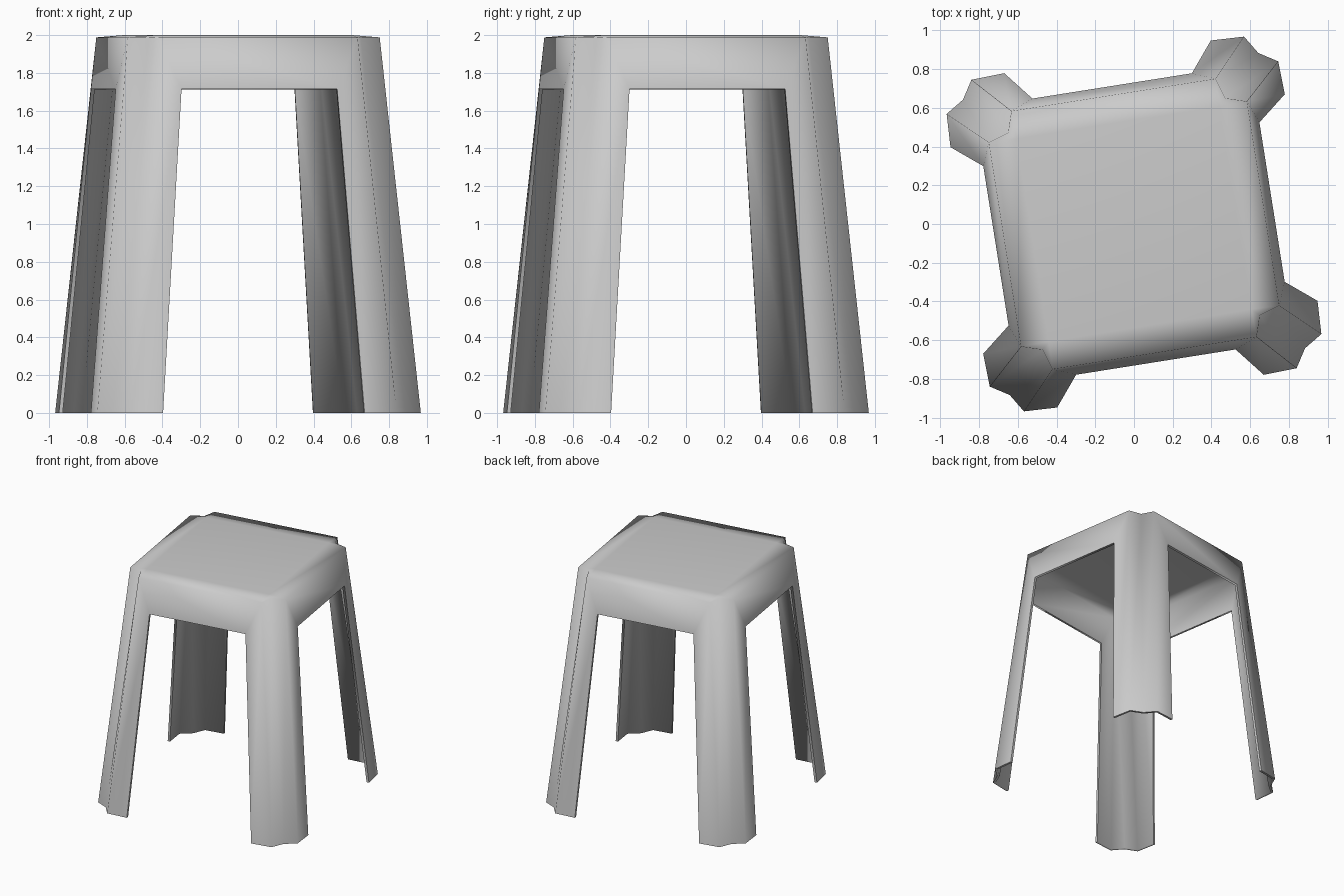
import bpy, bmesh, math
from mathutils import Matrix, Vector

if "Cube" in bpy.data.objects:
    bpy.data.objects.remove(bpy.data.objects["Cube"])

# One corner of the stool (seat corner + leg), repeated four times around z
TURN = math.radians(9)
corner = {
    "inner":     (0.53, 0.53, 2.0),     # flat seat corner
    "groove_t":  (0.568, 0.568, 1.99),  # groove at leg top
    "ridge_a_t": (0.534, 0.675, 1.988),
    "ridge_b_t": (0.675, 0.534, 1.988),
    "tip_a_t":   (0.417, 0.722, 1.715), # leg edge meets apron
    "tip_b_t":   (0.722, 0.417, 1.715),
    "groove_b":  (0.772, 0.772, 0.0),   # foot outline
    "ridge_a_b": (0.713, 0.867, 0.0),
    "ridge_b_b": (0.867, 0.713, 0.0),
    "tip_a_b":   (0.54, 0.874, 0.0),
    "tip_b_b":   (0.874, 0.54, 0.0),
}

bm = bmesh.new()
rings = []
for i in range(4):
    rot = Matrix.Rotation(TURN + i * math.pi / 2, 3, 'Z')
    rings.append({k: bm.verts.new(rot @ Vector(p)) for k, p in corner.items()})

# Seat centre
bm.faces.new([r["inner"] for r in rings])
for i, c in enumerate(rings):
    n = rings[(i + 1) % 4]
    # Leg panels: flange, ridge, groove, ridge, flange
    names = ["tip_a", "ridge_a", "groove", "ridge_b", "tip_b"]
    for a, b in zip(names, names[1:]):
        bm.faces.new([c[a + "_t"], c[b + "_t"], c[b + "_b"], c[a + "_b"]])
    # Seat corner and seat border
    bm.faces.new([c["inner"], c["ridge_b_t"], c["groove_t"]])
    bm.faces.new([c["inner"], c["groove_t"], c["ridge_a_t"]])
    bm.faces.new([c["inner"], c["ridge_a_t"], n["ridge_b_t"], n["inner"]])
    # Apron between legs
    bm.faces.new([c["ridge_a_t"], c["tip_a_t"], n["tip_b_t"], n["ridge_b_t"]])
bmesh.ops.recalc_face_normals(bm, faces=bm.faces[:])
bm.faces.ensure_lookup_table()
if bm.faces[0].normal.z < 0:
    bmesh.ops.reverse_faces(bm, faces=bm.faces[:])

mesh = bpy.data.meshes.new("stool_shell")
bm.to_mesh(mesh)
bm.free()
stool = bpy.data.objects.new("stool_shell", mesh)
bpy.context.collection.objects.link(stool)
bpy.context.view_layer.objects.active = stool
stool.select_set(True)

# Thin moulded wall
wall = stool.modifiers.new("wall", 'SOLIDIFY')
wall.thickness = 0.02
wall.offset = -1
bpy.ops.object.modifier_apply(modifier="wall")

# Level the feet on the floor
for v in stool.data.vertices:
    if v.co.z < 0.1:
        v.co.z = 0.0
bpy.ops.object.shade_smooth_by_angle(angle=math.radians(86))
